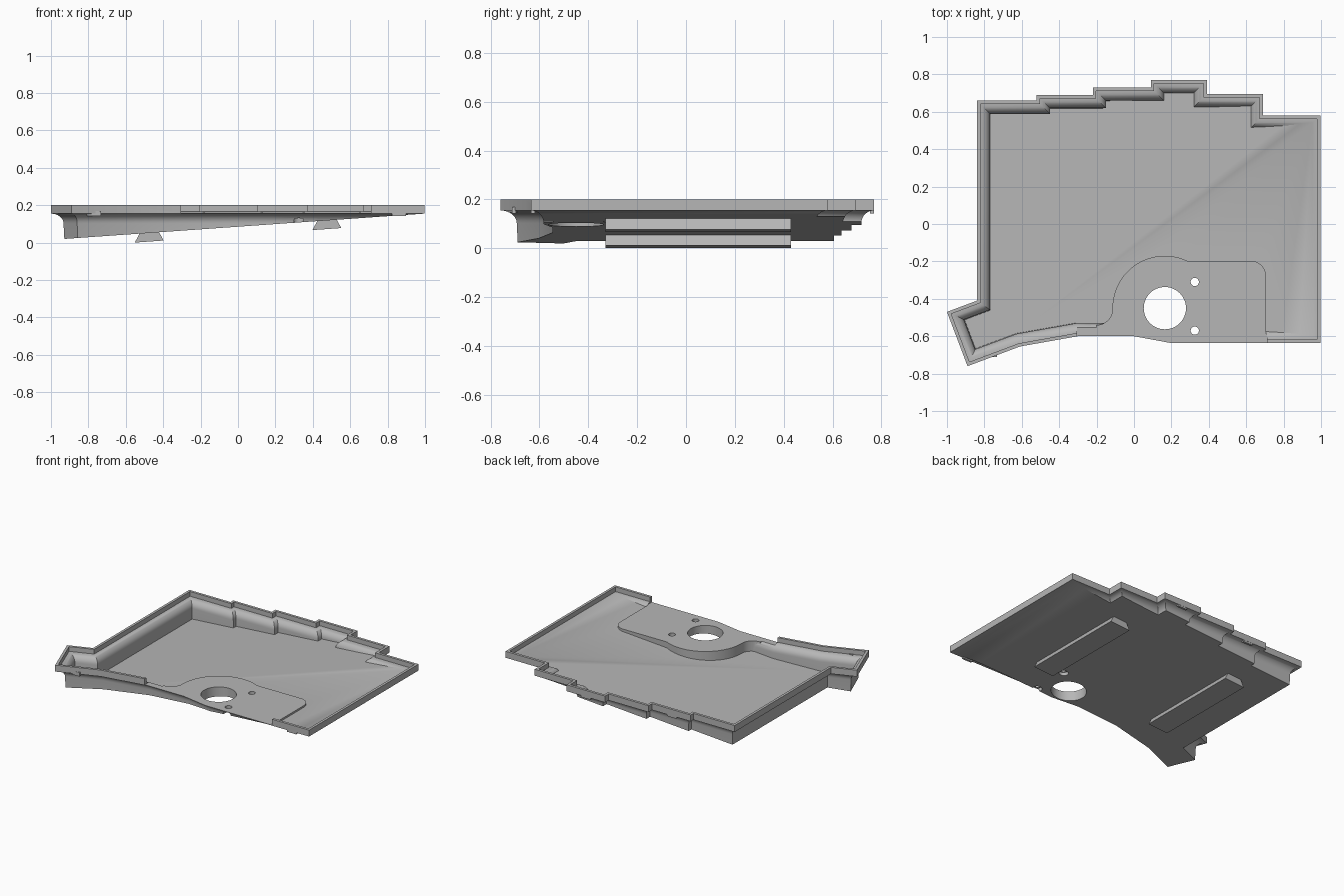
import bpy, bmesh
from math import sin, cos, pi, radians, sqrt
from mathutils import Vector

cube = bpy.data.objects.get("Cube")
if cube:
    bpy.data.objects.remove(cube)

grey = bpy.data.materials.new("plain_grey")
grey.use_nodes = True
grey.diffuse_color = (0.47, 0.47, 0.47, 1)
grey.node_tree.nodes["Principled BSDF"].inputs["Base Color"].default_value = grey.diffuse_color

# Stepped tray outline, clockwise from the back right
OUTLINE = [(-.84, .66), (-.52, .66), (-.52, .69), (-.22, .69), (-.22, .73), (.09, .73),
           (.09, .77), (.39, .77), (.39, .695), (.69, .695), (.69, .58), (.997, .58),
           (.997, -.635), (.19, -.635), (0, -.6), (-.3, -.6), (-.61, -.655),
           (-.89, -.76), (-1, -.47), (-.84, -.41)]
RIM_LOW, RIM_TOP, DECK = .155, .2, .158
SLOPE, MID = .0703, .085
WALL, FLARE = .018, .052


def finish(name, bm):
    bmesh.ops.recalc_face_normals(bm, faces=bm.faces)
    me = bpy.data.meshes.new(name)
    bm.to_mesh(me)
    bm.free()
    me.materials.append(grey)
    ob = bpy.data.objects.new(name, me)
    bpy.context.collection.objects.link(ob)
    return ob


def inset(points, d):
    """Move every edge of a clockwise outline inward by d."""
    out = []
    for i, p in enumerate(points):
        p, a, b = Vector(p), Vector(points[i - 1]), Vector(points[(i + 1) % len(points)])
        u, v = (p - a).normalized(), (b - p).normalized()
        n, m = Vector((u.y, -u.x)), Vector((v.y, -v.x))
        out.append(p + (n + m) * d / (1 + n.dot(m)))
    return out


def loft(name, rings, floor=None):
    """Stack (points, z) rings into a solid, optionally cut off by the sloped floor."""
    bm = bmesh.new()
    loops = [[bm.verts.new((p[0], p[1], z)) for p in pts] for pts, z in rings]
    n = len(loops[0])
    for lo, hi in zip(loops, loops[1:]):
        for i in range(n):
            bm.faces.new((lo[i], lo[(i + 1) % n], hi[(i + 1) % n], hi[i]))
    bm.faces.new(loops[0])
    bm.faces.new(loops[-1])
    if floor is not None:
        bmesh.ops.bisect_plane(bm, geom=bm.verts[:] + bm.edges[:] + bm.faces[:],
                               plane_co=(0, 0, floor), plane_no=(-SLOPE, 0, 1), clear_inner=True)
        bmesh.ops.holes_fill(bm, edges=[e for e in bm.edges if e.is_boundary])
    return finish(name, bm)


def cylinder(name, x, y, r, z0, z1):
    pts = [(x + r * cos(a * pi / 24), y + r * sin(a * pi / 24)) for a in range(48)]
    return loft(name, [(pts, z0), (pts, z1)])


def box(name, x0, x1, y0, y1, z0, z1):
    pts = [(x0, y0), (x1, y0), (x1, y1), (x0, y1)]
    return loft(name, [(pts, z0), (pts, z1)])


def cut(target, cutter):
    mod = target.modifiers.new("cut", 'BOOLEAN')
    mod.operation, mod.solver, mod.object = 'DIFFERENCE', 'EXACT', cutter
    bpy.context.view_layer.update()
    deps = bpy.context.evaluated_depsgraph_get()
    me = bpy.data.meshes.new_from_object(target.evaluated_get(deps))
    target.modifiers.clear()
    target.data = me
    bpy.data.objects.remove(cutter)


def flare_rings(start, lift):
    """Concave flare running inward and down from the rim."""
    rings = [(inset(OUTLINE, start + .008), -.1)]
    rings[0] = (inset(OUTLINE, start + FLARE + .008), -.1)
    for k in range(8, -1, -1):
        a = k / 8 * pi / 2
        rings.append((inset(OUTLINE, start + FLARE * sin(a)),
                      RIM_LOW + lift - FLARE * (1 - cos(a))))
    return rings


# Tray body and the hollow inside it
tray = loft("tray", flare_rings(0, 0) + [(OUTLINE, RIM_TOP)], MID)
hollow = loft("hollow", flare_rings(WALL, .012) + [(inset(OUTLINE, WALL), .25)], MID + .011)


# Raised deck around the large hole, left standing in the hollow
def arc(x, y, r, a0, a1, n=16):
    return [(x + r * cos(radians(a0 + (a1 - a0) * i / n)),
             y + r * sin(radians(a0 + (a1 - a0) * i / n))) for i in range(n + 1)]


deck = ([(-.2, -.8)] + arc(-.2, -.455, .085, -90, 0) + arc(.165, -.45, .28, 180, 64, 24)
        + arc(.625, -.277, .08, 90, 0) + [(.705, -.8)])
cut(hollow, loft("deck", [(deck, -.2), (deck, DECK)]))
cut(tray, hollow)

# Open front edge and drilled holes
cut(tray, box("front_gap", -.305, .71, -.9, -.53, DECK, .3))
cut(tray, cylinder("large_hole", .165, -.45, .113, -.2, .4))
for y in (-.31, -.57):
    cut(tray, cylinder("screw_hole", .325, y, .022, -.2, .4))
    cut(tray, cylinder("screw_recess", .325, y, .03, -.2, .13))

bpy.context.view_layer.objects.active = tray
tray.select_set(True)
bpy.ops.object.shade_smooth_by_angle(angle=radians(30))

# Dovetail rails under the floor
for name, x in (("left_rail", .475), ("right_rail", -.475)):
    bm = bmesh.new()
    ends = []
    for y in (-.33, .43):
        ends.append([bm.verts.new((x + dx, y, MID + SLOPE * (x + dx) + dz))
                     for dx, dz in ((-.077, -.046), (.077, -.046), (.052, .003), (-.05, .003))])
    bm.faces.new(ends[0])
    bm.faces.new(ends[1])
    for i in range(4):
        j = (i + 1) % 4
        bm.faces.new((ends[0][i], ends[0][j], ends[1][j], ends[1][i]))
    finish(name, bm)

# Small clips under the rim
for i, (x, y, s) in enumerate(((-.77, -.712, 1), (.86, -.634, 1), (-.37, .689, -1), (.24, .769, -1))):
    box("rim_clip_%d" % (i + 1), x - .037, x + .037, min(y, y + s * .015), max(y, y + s * .015), .143, .17)
